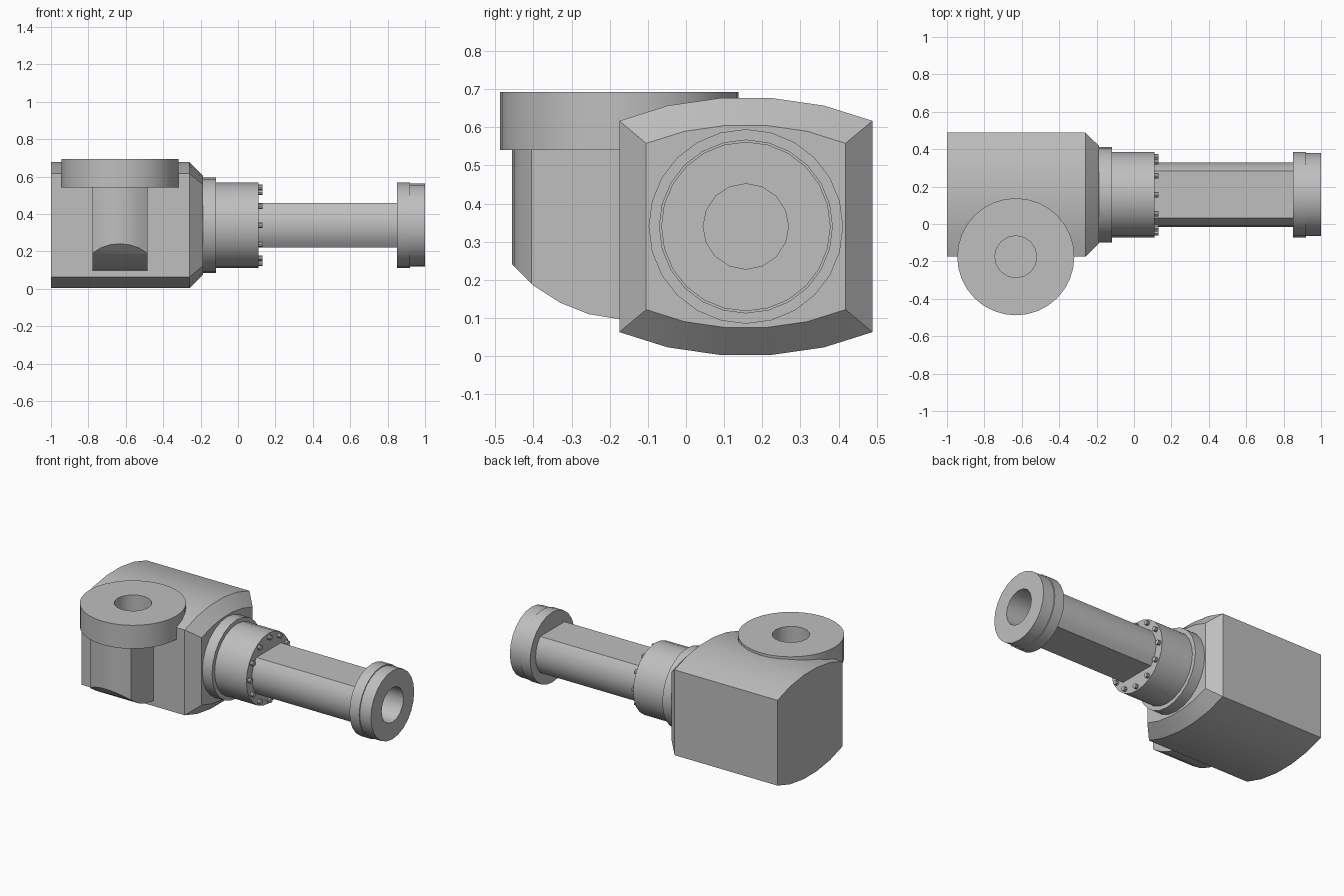
import bpy, bmesh, math
from mathutils import Matrix, Vector

if "Cube" in bpy.data.objects:
    bpy.data.objects.remove(bpy.data.objects["Cube"])

grey = bpy.data.materials.new("machine_grey")
grey.diffuse_color = (0.52, 0.52, 0.52, 1)
grey.use_nodes = True
grey.node_tree.nodes["Principled BSDF"].inputs["Base Color"].default_value = grey.diffuse_color

CY, CZ = 0.157, 0.34        # axis of the horizontal arm
DX, DY = -0.632, -0.175     # axis of the vertical port


def finish(name, bm):
    bmesh.ops.recalc_face_normals(bm, faces=bm.faces)
    me = bpy.data.meshes.new(name)
    bm.to_mesh(me)
    bm.free()
    ob = bpy.data.objects.new(name, me)
    bpy.context.collection.objects.link(ob)
    me.materials.append(grey)
    return ob


def loft(name, loops):
    """Skin closed loops of equal length and cap both ends."""
    bm = bmesh.new()
    rings = [[bm.verts.new(p) for p in loop] for loop in loops]
    n = len(rings[0])
    for a, b in zip(rings, rings[1:]):
        for i in range(n):
            j = (i + 1) % n
            bm.faces.new((a[i], a[j], b[j], b[i]))
    bm.faces.new(rings[0])
    bm.faces.new(rings[-1])
    return finish(name, bm)


def x_cyl(name, x0, x1, r, n=24, y=CY, z=CZ):
    ring = [(y + r * math.cos(2 * math.pi * i / n), z + r * math.sin(2 * math.pi * i / n))
            for i in range(n)]
    return loft(name, [[(x, a, b) for a, b in ring] for x in (x0, x1)])


def z_cyl(name, z0, z1, r, n):
    ring = [(DX + r * math.cos(2 * math.pi * i / n), DY + r * math.sin(2 * math.pi * i / n))
            for i in range(n)]
    return loft(name, [[(a, b, z) for a, b in ring] for z in (z0, z1)])


def boolean(ob, tool, op):
    mod = ob.modifiers.new("cut", 'BOOLEAN')
    mod.operation, mod.object, mod.solver = op, tool, 'EXACT'
    bpy.context.view_layer.objects.active = ob
    bpy.ops.object.modifier_apply(modifier=mod.name)


# Housing: barrel-topped block with a tapered arm end
half = [(-0.332, 0.277), (-0.205, 0.317), (-0.066, 0.337),
        (0.066, 0.337), (0.205, 0.317), (0.332, 0.277)]
section = half + [(y, -z) for y, z in reversed(half)]
housing = loft("housing", [[(x, CY + y * s, CZ + z * s) for y, z in section]
                           for x, s in ((-1, 1), (-0.26, 1), (-0.188, 0.787))])

# Arm collar, sleeve and end flange
collar = x_cyl("arm_collar", -0.20, -0.118, 0.255)
sleeve = x_cyl("arm_sleeve", -0.13, 0.11, 0.228)
flange = x_cyl("end_flange", 0.85, 0.92, 0.228)
lip = x_cyl("end_lip", 0.91, 1.0, 0.222)

# Shaft: round bar with flats on top and bottom
a0 = math.asin(0.118 / 0.172)
arc = [-a0 + 2 * a0 * i / 6 for i in range(7)]
prof = [(0.172 * math.cos(a), 0.172 * math.sin(a)) for a in arc]
prof += [(-y, -z) for y, z in prof]
shaft = loft("arm_shaft", [[(x, CY + y, CZ + z) for y, z in prof] for x in (0.10, 0.87)])

# Ring of bolts on the sleeve end
bolts = []
for i in range(12):
    a = math.radians(30 * i)
    bolts.append(x_cyl("sleeve_bolt", 0.10, 0.13, 0.015, 10,
                       CY + 0.203 * math.cos(a), CZ + 0.203 * math.sin(a)))

# Boss under the port: bowed front, rounded underside
front = [(-0.147, 0.0), (-0.147, -0.405), (-0.10, -0.435), (-0.05, -0.451), (0, -0.456),
         (0.05, -0.451), (0.10, -0.435), (0.147, -0.405), (0.147, 0.0)]
boss = loft("port_boss", [[(DX + x, y, z) for x, y in front] for z in (0.02, 0.56)])
under = [(0.1, 0.7), (-0.6, 0.7), (-0.6, 0.42), (-0.455, 0.24), (-0.40, 0.185),
         (-0.33, 0.14), (-0.255, 0.11), (-0.175, 0.097), (0.1, 0.097)]
trim = loft("boss_trim", [[(x, y, z) for y, z in under] for x in (DX - 0.3, DX + 0.3)])
boolean(boss, trim, 'INTERSECT')

# Port disc
disc = z_cyl("port_disc", 0.541, 0.693, 0.313, 32)

# Bores in the port and the arm end
port_bore = z_cyl("port_bore_cutter", 0.44, 0.8, 0.112, 16)
for ob in (disc, boss, housing):
    boolean(ob, port_bore, 'DIFFERENCE')
end_bore = x_cyl("end_bore_cutter", 0.75, 1.1, 0.112, 16)
for ob in (flange, lip, shaft):
    boolean(ob, end_bore, 'DIFFERENCE')
for tool in (trim, port_bore, end_bore):
    bpy.data.objects.remove(tool)

# Smooth shading with crisp edges
for ob in bpy.data.objects:
    ob.select_set(True)
    bpy.context.view_layer.objects.active = ob
bpy.ops.object.shade_smooth_by_angle(angle=math.radians(30))
